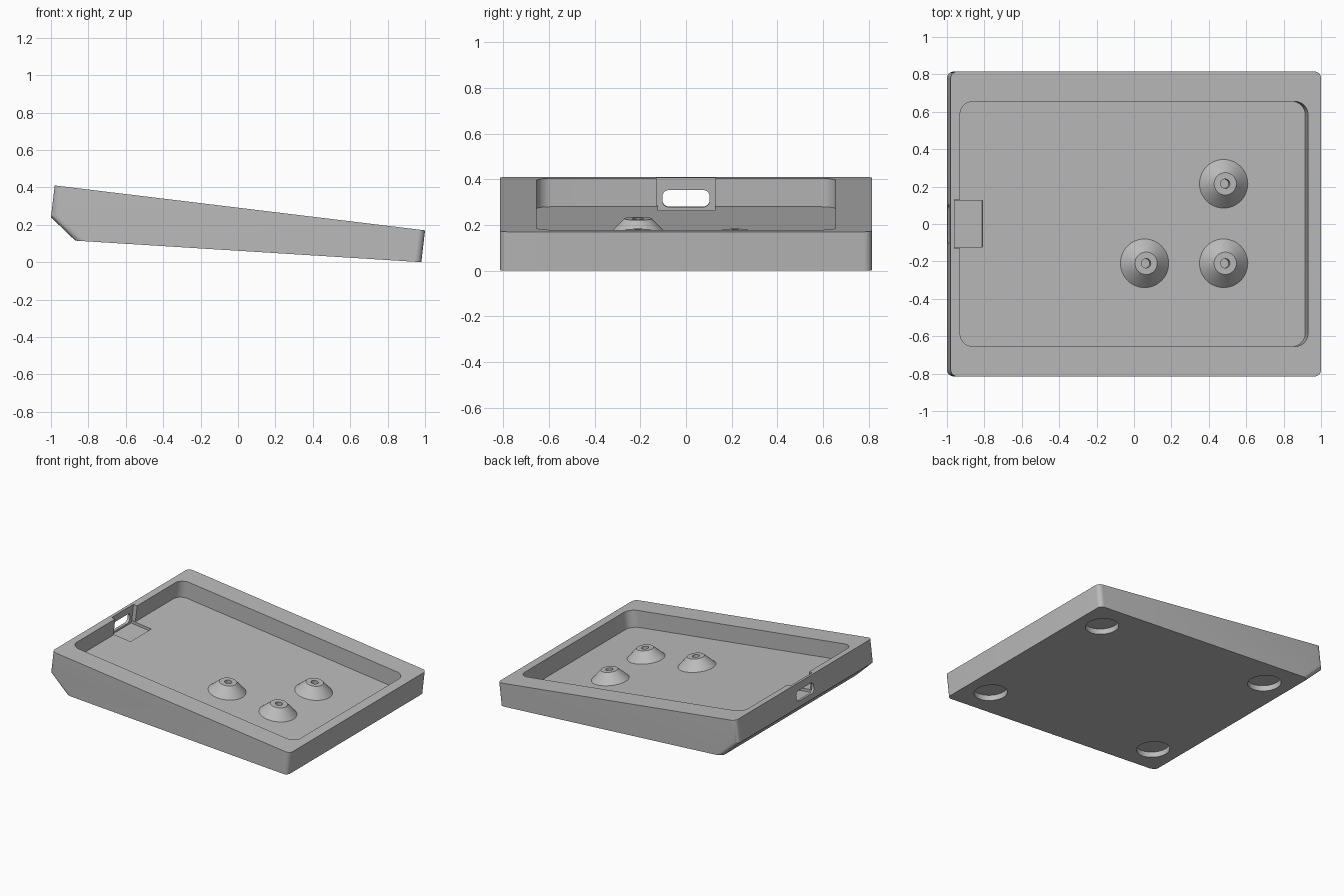
import bpy, bmesh, math
from mathutils import Matrix, Vector

if "Cube" in bpy.data.objects:
    bpy.data.objects.remove(bpy.data.objects["Cube"], do_unlink=True)

grey = bpy.data.materials.new("plain_grey")
grey.use_nodes = True
colour = (0.5, 0.5, 0.5, 1)
grey.diffuse_color = colour
grey.node_tree.nodes["Principled BSDF"].inputs["Base Color"].default_value = colour

HALF_Y = 0.815
DEPTH = 0.125                          # cavity depth below the rim
TILT = math.atan2(0.24, 1.98)          # slope of the rim and cavity floor
BASE_TILT = math.atan2(0.115, 1.85)    # slope of the underside
DECK = Matrix.Translation((0, 0, 0.291)) @ Matrix.Rotation(TILT, 4, 'Y')


def finish(bm, name, matrix=Matrix()):
    bmesh.ops.recalc_face_normals(bm, faces=bm.faces)
    mesh = bpy.data.meshes.new(name)
    bm.to_mesh(mesh)
    bm.free()
    mesh.transform(matrix)
    mesh.materials.append(grey)
    obj = bpy.data.objects.new(name, mesh)
    bpy.context.collection.objects.link(obj)
    return obj


def smooth(obj):
    bpy.ops.object.select_all(action='DESELECT')
    obj.select_set(True)
    bpy.context.view_layer.objects.active = obj
    bpy.ops.object.shade_smooth_by_angle(angle=math.radians(30))


def rounded_box(name, low, high, radius=0, axis=2):
    """Box in the sloped deck frame, with edges along one axis rounded."""
    low, high = Vector(low), Vector(high)
    bm = bmesh.new()
    bmesh.ops.create_cube(bm, size=1)
    for v in bm.verts:
        v.co = (low + high) / 2 + v.co * (high - low)
    if radius:
        edges = [e for e in bm.edges
                 if abs(e.verts[0].co[axis] - e.verts[1].co[axis]) > 1e-4]
        bmesh.ops.bevel(bm, geom=edges, offset=radius, segments=8,
                        profile=0.5, affect='EDGES')
    return finish(bm, name, DECK)


def cut(target, cutter):
    mod = target.modifiers.new(cutter.name, 'BOOLEAN')
    mod.operation, mod.solver, mod.object = 'DIFFERENCE', 'EXACT', cutter
    bpy.context.view_layer.objects.active = target
    bpy.ops.object.modifier_apply(modifier=mod.name)
    bpy.data.objects.remove(cutter, do_unlink=True)


# Wedge-shaped tray body, extruded from its side profile
profile = [(-0.98, 0.41), (-1, 0.24), (-0.87, 0.115), (0.98, 0), (1, 0.17)]
bm = bmesh.new()
side = bm.faces.new([bm.verts.new((x, -HALF_Y, z)) for x, z in profile])
new = bmesh.ops.extrude_face_region(bm, geom=[side])["geom"]
bmesh.ops.translate(bm, vec=(0, 2 * HALF_Y, 0),
                    verts=[g for g in new if isinstance(g, bmesh.types.BMVert)])
corners = []
for e in bm.edges:
    d = e.verts[0].co - e.verts[1].co
    if abs(d.y) < 0.01 and abs(d.x) < 0.2:
        corners.append(e)
bmesh.ops.bevel(bm, geom=corners, offset=0.035, segments=8,
                profile=0.5, affect='EDGES')
body = finish(bm, "tray_body")

# Main cavity, port notch, floor pocket and port opening
cut(body, rounded_box("cavity", (-0.937, -0.655, -DEPTH), (0.937, 0.655, 0.1), 0.07))
cut(body, rounded_box("port_notch", (-0.967, -0.13, -DEPTH), (-0.9, 0.13, 0.1)))
cut(body, rounded_box("floor_pocket", (-0.967, -0.122, -DEPTH - 0.02), (-0.8, 0.126, -0.06)))
cut(body, rounded_box("port_opening", (-1.1, -0.103, -0.13), (-0.94, 0.103, -0.055), 0.028, 0))

# Round recesses for feet in the underside
for x in (-0.665, 0.78):
    for y in (-0.59, 0.59):
        bm = bmesh.new()
        bmesh.ops.create_cone(bm, cap_ends=True, segments=48,
                              radius1=0.114, radius2=0.114, depth=0.08)
        z = (0.98 - x) * math.tan(BASE_TILT)
        place = Matrix.Translation((x, y, z)) @ Matrix.Rotation(BASE_TILT, 4, 'Y')
        cut(body, finish(bm, "foot_recess", place))
smooth(body)

# Conical standoffs with screw holes, turned from a profile
standoff = [(0, 0.02), (0.025, 0.02), (0.025, 0.07), (0.06, 0.07), (0.13, 0), (0.13, -0.01)]
for i, (x, y) in enumerate([(0.498, 0.215), (0.498, -0.21), (0.072, -0.21)]):
    bm = bmesh.new()
    verts = [bm.verts.new((r, 0, z)) for r, z in standoff]
    edges = [bm.edges.new(pair) for pair in zip(verts, verts[1:])]
    bmesh.ops.spin(bm, geom=verts + edges, cent=(0, 0, 0), axis=(0, 0, 1),
                   angle=math.tau, steps=48)
    bmesh.ops.remove_doubles(bm, verts=bm.verts, dist=1e-4)
    rim = [e for e in bm.edges if e.is_boundary]
    bmesh.ops.holes_fill(bm, edges=rim, sides=0)
    smooth(finish(bm, f"standoff_{i + 1}", DECK @ Matrix.Translation((x, y, -DEPTH))))
